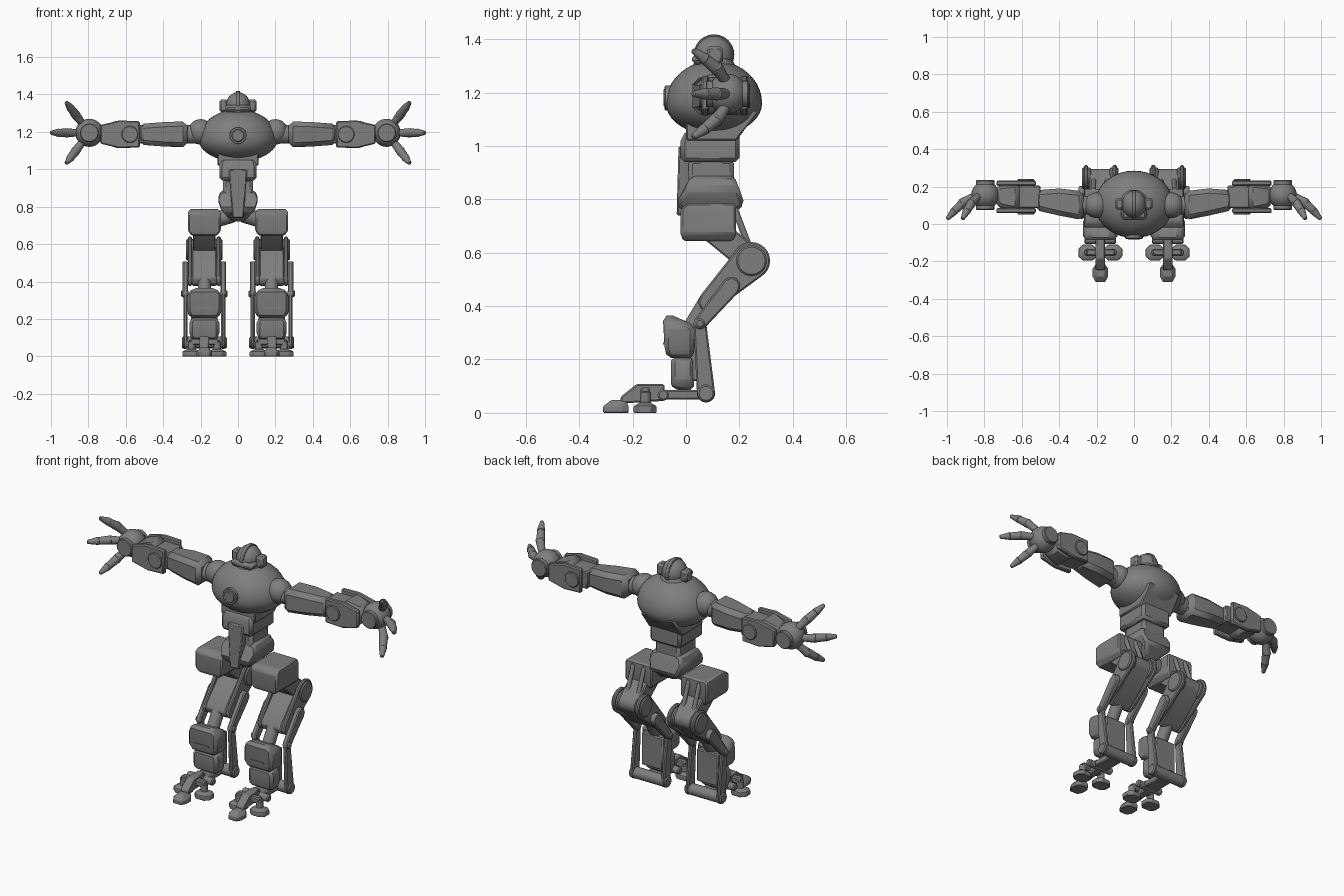
import bpy, bmesh, math
from mathutils import Vector, Matrix

default_cube = bpy.data.objects.get("Cube")
if default_cube:
    bpy.data.objects.remove(default_cube, do_unlink=True)

steel = bpy.data.materials.new("steel grey")
steel.use_nodes = True
steel.diffuse_color = (.21, .21, .21, 1)
steel.node_tree.nodes["Principled BSDF"].inputs["Base Color"].default_value = steel.diffuse_color


def finish(name, bm, mirror, bevel=0):
    """Turn a bmesh into a shaded part, chamfered and mirrored on request."""
    bmesh.ops.recalc_face_normals(bm, faces=bm.faces[:])
    mesh = bpy.data.meshes.new(name)
    bm.to_mesh(mesh)
    bm.free()
    mesh.materials.append(steel)
    part = bpy.data.objects.new(name, mesh)
    bpy.context.collection.objects.link(part)
    if bevel:
        chamfer = part.modifiers.new("Chamfer", "BEVEL")
        chamfer.width, chamfer.segments = bevel, 1
        chamfer.limit_method, chamfer.angle_limit = "ANGLE", math.radians(35)
    if mirror:
        part.modifiers.new("Mirror", "MIRROR")
    bpy.ops.object.select_all(action="DESELECT")
    part.select_set(True)
    bpy.context.view_layer.objects.active = part
    bpy.ops.object.shade_smooth_by_angle(angle=math.radians(32))


def around(centre, half):
    return (centre - half, centre + half)


def box(x, y, z):
    """Corners of a box, or of a flat frame where one range is a single value."""
    return [(a, b, c) for a in x for b in y for c in z]


def disc(x, centre, radius, sides=24):
    """Rim points of a disc facing sideways, centred on (y, z)."""
    turns = [math.tau * i / sides for i in range(sides)]
    return [(a, centre[0] + radius * math.cos(t), centre[1] + radius * math.sin(t))
            for a in x for t in turns]


def solid(name, *outlines, mirror=True, bevel=.006):
    """Convex body wrapped around the given outlines."""
    bm = bmesh.new()
    for outline in outlines:
        for point in outline:
            bm.verts.new(point)
    bmesh.ops.remove_doubles(bm, verts=bm.verts[:], dist=.0001)
    bmesh.ops.convex_hull(bm, input=bm.verts[:])
    bmesh.ops.delete(bm, geom=[v for v in bm.verts if not v.link_faces], context="VERTS")
    bmesh.ops.dissolve_limit(bm, angle_limit=.01, verts=bm.verts[:], edges=bm.edges[:])
    finish(name, bm, mirror, bevel)


def rod(name, start, end, radius, end_radius=None, mirror=True, bevel=.004):
    """Round bar between two points."""
    start, end = Vector(start), Vector(end)
    bm = bmesh.new()
    place = Matrix.Translation((start + end) / 2) @ (end - start).to_track_quat("Z", "Y").to_matrix().to_4x4()
    bmesh.ops.create_cone(bm, cap_ends=True, segments=20, radius1=radius, radius2=end_radius or radius,
                          depth=(end - start).length, matrix=place)
    finish(name, bm, mirror, bevel)


def ball(name, centre, size, mirror=False, drop=1):
    """Ellipsoid whose lower half can be flattened by drop."""
    bm = bmesh.new()
    bmesh.ops.create_uvsphere(bm, u_segments=36, v_segments=20, radius=1)
    for v in bm.verts:
        if v.co.z < 0:
            v.co.z *= drop
    bm.transform(Matrix.Translation(centre) @ Matrix.Diagonal((*size, 1)))
    finish(name, bm, mirror)


# Torso
ball("torso", (0, .105, 1.16), (.21, .18, .16), drop=.75)
middle = around(0, .11)
solid("torso_back_wedge", box(middle, (0, .19), [1.02]), box(middle, (0, .27), [1.13]), mirror=False)
rod("chest_ring", (0, 0, 1.18), (0, -.08, 1.18), .047, mirror=False)
rod("chest_lens", (0, 0, 1.18), (0, -.084, 1.18), .034, mirror=False)
ball("shoulder", (.2, .1, 1.2), (.068, .068, .068), mirror=True)

# Head
rod("neck", (0, .105, 1.29), (0, .105, 1.33), .085, .065, mirror=False)
ball("head", (0, .105, 1.34), (.066, .072, .072))
solid("head_crest", disc(around(0, .012), (.105, 1.342), .076), mirror=False, bevel=.003)
solid("visor", box(around(0, .07), (.022, .13), around(1.325, .02)), mirror=False, bevel=.015)
solid("ear", box((.055, .1), around(.108, .03), around(1.34, .033)), bevel=.01)

# Waist and pelvis
solid("waist_upper", box(around(0, .1), (-.02, .2), (.94, 1.02)),
      box(around(0, .09), (0, .2), [1.06]), mirror=False, bevel=.015)
solid("waist_lower", box(around(0, .08), around(.095, .085), (.8, .95)), mirror=False, bevel=.015)
solid("belly_plate", box(around(0, .03), (-.035, .05), [.74]),
      box(around(0, .05), (-.028, .05), [1]), mirror=False)
solid("pelvis", box(around(0, .03), around(.09, .05), [.72]), box(around(0, .09), (-.04, .22), [.78]),
      box(around(0, .11), around(.1, .1), [.84]), box(around(0, .09), around(.1, .08), [.89]),
      mirror=False, bevel=.015)
rod("hip_axle", (.03, .09, .76), (.16, .09, .71), .045, .035)

# Arms, tapering either side of the arm line
ARM = 1.187
rod("shoulder_joint", (.22, .1, ARM), (.3, .1, ARM), .05)
solid("upper_arm", box([.27], (.02, .175), around(ARM, .07)), box([.4], (.045, .19), around(ARM, .065)),
      box([.53], (.075, .18), around(ARM, .055)), bevel=.025)
solid("elbow_block", box((.5, .64), around(.145, .06), around(ARM, .05)))
for place, y in {"front": .072, "back": .218}.items():
    side = around(y, .014)
    solid("elbow_plate_" + place, box([.525], side, around(ARM, .07)),
          box([.635], side, around(ARM, .074)), box([.735], side, around(ARM, .05)))
rod("elbow_pin", (.578, .05, ARM), (.578, .24, ARM), .045)
solid("forearm", box((.61, .65), around(.145, .075), around(ARM, .072)),
      box([.74], around(.15, .06), around(ARM, .045)), bevel=.025)

# Hands with three fanned, curling fingers
palm = Vector((.795, .155, 1.195))
ball("palm", palm, (.075, .075, .075), mirror=True)
rod("palm_ring", palm - Vector((0, .08, 0)), palm + Vector((0, .08, 0)), .05)
for name, degrees in {"upper": 53, "middle": 0, "lower": -53}.items():
    fan = Vector((math.cos(math.radians(degrees)), 0, math.sin(math.radians(degrees))))
    forward = Vector((0, -1, 0))
    base = palm + fan * .05
    knuckle = palm + fan * .13 + forward * .045
    tip = palm + fan * .205 + forward * .13
    bend = knuckle.lerp(tip, .5)
    rod(name + "_finger_root", base, knuckle, .018, .025)
    rod(name + "_finger_middle", knuckle.lerp(base, .2), bend, .025, .02)
    rod(name + "_finger_tip", bend.lerp(knuckle, .15), tip, .023, .01)

# Leg landmarks: sideways centre, then joints as (y, z)
LEG = .18
HIP, KNEE, SHIN, PIN, HEEL = (.11, .68), (.245, .57), (.085, .415), (.052, .335), (.075, .073)


def leg(half):
    return around(LEG, half)


# Thighs and shins
solid("hip_armour", box(leg(.065), (-.01, .175), [.643]),
      box(leg(.088), (-.02, .188), (.67, .765)), box(leg(.08), (.01, .185), [.787]), bevel=.008)
solid("thigh", disc(leg(.06), HIP, .05), disc(leg(.06), KNEE, .05))
solid("shin_upper", disc(leg(.066), KNEE, .05), disc(leg(.066), SHIN, .04, sides=8))
rod("shin_piston", (LEG, .09, .43), (LEG, 0, .28), .035)
solid("shin_guard", box(leg(.075), (-.07, .03), [.205]), box(leg(.092), (-.08, .03), (.24, .33)),
      box(leg(.06), (-.087, -.05), [.365]), bevel=.015)
solid("shin_slot", box(leg(.045), (-.086, -.07), around(.26, .004)), bevel=0)
solid("ankle_guard", box(leg(.06), (-.045, .03), [.085]), box(leg(.08), (-.057, .03), (.11, .18)),
      box(leg(.065), (-.055, .03), [.21]), bevel=.015)
solid("calf", box(leg(.07), (.02, .06), (.12, .31)))
solid("heel_roller", disc(leg(.12), HEEL, .032))

# Side plates, rods and side toes on both sides of each leg
for label, s in {"outer": 1, "inner": -1}.items():
    def out(near, far):
        return (LEG + s * near, LEG + s * far)

    solid("knee_plate_" + label, disc(out(.066, .088), KNEE, .07), disc(out(.066, .088), SHIN, .04, sides=8))
    solid("knee_disc_" + label, disc(out(.05, .097), KNEE, .057))
    solid("shin_link_" + label, disc(out(.086, .116), (.17, .475), .035, sides=8),
          disc(out(.086, .116), PIN, .025, sides=8))
    solid("shin_pin_" + label, disc(out(.085, .125), PIN, .018))
    solid("heel_strut_" + label, disc(out(.09, .112), PIN, .024, sides=8), disc(out(.09, .112), HEEL, .034))
    x = LEG + s * .035
    rod("thigh_rod_" + label, (x, .18, .77), (x, .245, .6), .012)
    toe = LEG + s * .068
    solid("side_toe_" + label, box(around(toe, .05), around(-.153, .02), (0, .025)),
          box(around(toe, .025), around(-.153, .043), (0, .025)),
          box(around(toe, .02), around(-.153, .018), [.04]), bevel=.003)
    rod("side_toe_joint_" + label, (toe, -.152, .03), (toe, -.152, .08), .02)

# Feet
solid("foot_link", box(leg(.045), (-.085, .07), around(.068, .018)))
solid("foot_pin", disc(leg(.085), (-.085, .067), .021))
solid("foot_bridge", box(leg(.025), (-.185, -.08), (.045, .108)), box(leg(.025), [-.245], (.035, .06)))
solid("foot_crossbar", box(leg(.075), around(-.152, .018), around(.078, .018)))
solid("front_toe", box(leg(.042), (-.28, -.24), (0, .025)), box(leg(.025), (-.31, -.215), (0, .025)),
      box(leg(.02), (-.28, -.225), [.048]), bevel=.003)
